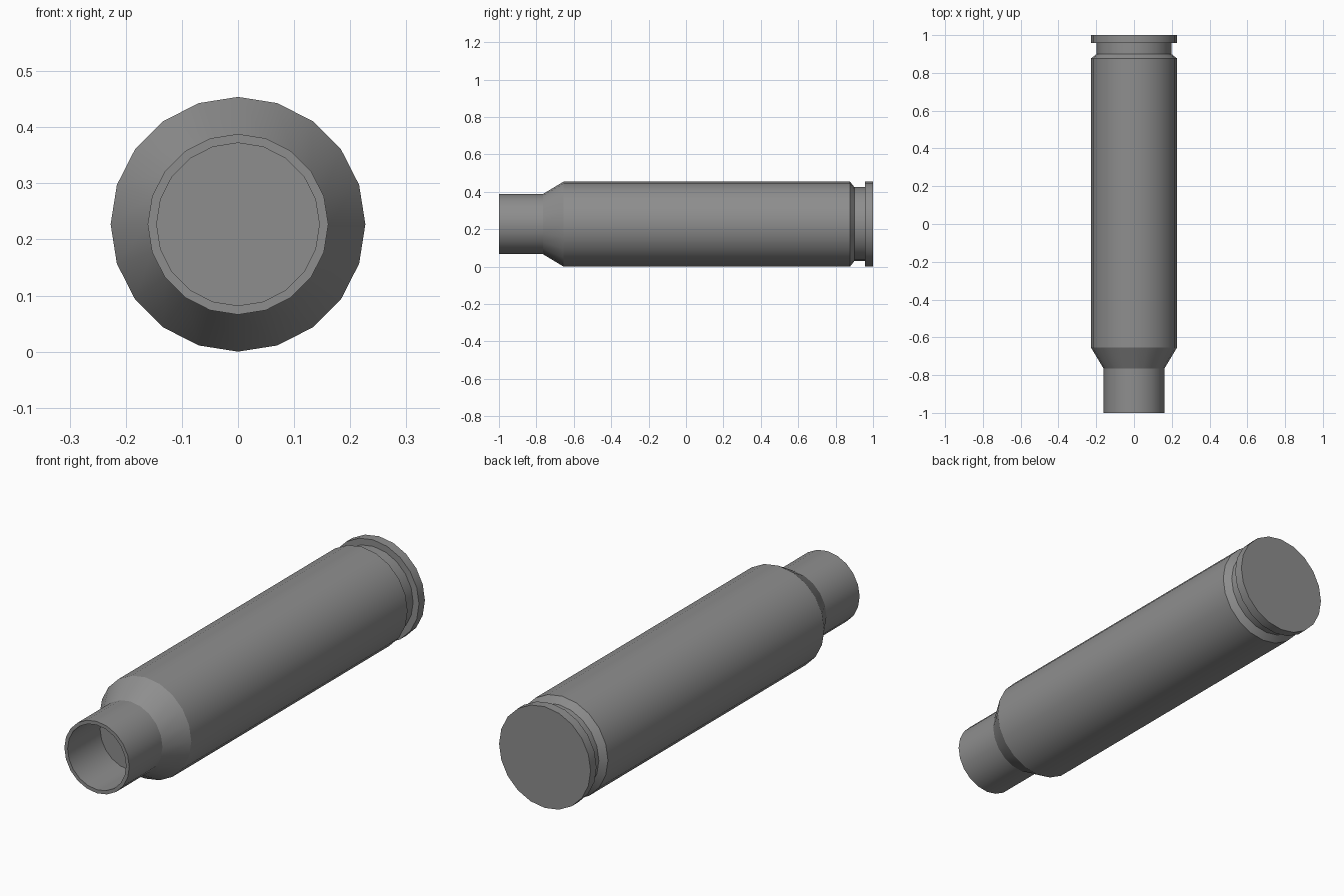
import bpy, bmesh, math

cube = bpy.data.objects.get("Cube")
if cube:
    bpy.data.objects.remove(cube, do_unlink=True)

SIDES = 20
RADIUS = 0.227

# One grey metal for the whole casing
metal = bpy.data.materials.new("grey_metal")
metal.use_nodes = True
grey = (0.27, 0.27, 0.27, 1)
metal.diffuse_color = grey
shader = next(n for n in metal.node_tree.nodes if n.type == "BSDF_PRINCIPLED")
shader.inputs["Base Color"].default_value = grey


def lathe(name, profile):
    """Turn a (y, radius) profile around the y axis and cap both ends."""
    bm = bmesh.new()
    rings = []
    for y, r in profile:
        angles = [math.tau * i / SIDES for i in range(SIDES)]
        rings.append([bm.verts.new((r * math.cos(a), y, RADIUS + r * math.sin(a)))
                      for a in angles])
    for a, b in zip(rings, rings[1:]):
        for i in range(SIDES):
            j = (i + 1) % SIDES
            bm.faces.new((a[i], a[j], b[j], b[i]))
    bm.faces.new(rings[0])
    bm.faces.new(rings[-1])
    bmesh.ops.recalc_face_normals(bm, faces=bm.faces)
    mesh = bpy.data.meshes.new(name)
    bm.to_mesh(mesh)
    bm.free()
    mesh.materials.append(metal)
    obj = bpy.data.objects.new(name, mesh)
    bpy.context.collection.objects.link(obj)
    bpy.ops.object.select_all(action="DESELECT")
    obj.select_set(True)
    bpy.context.view_layer.objects.active = obj
    bpy.ops.object.shade_smooth_by_angle(angle=math.radians(30))
    return obj


# Bore floor, open mouth, neck, shoulder, body, groove and base rim
lathe("cartridge_casing", [
    (-0.77, 0.145), (-1, 0.145),
    (-1, 0.161), (-0.765, 0.161),
    (-0.655, RADIUS), (0.877, RADIUS),
    (0.9, 0.198), (0.958, 0.198),
    (0.958, RADIUS), (1, RADIUS),
])
